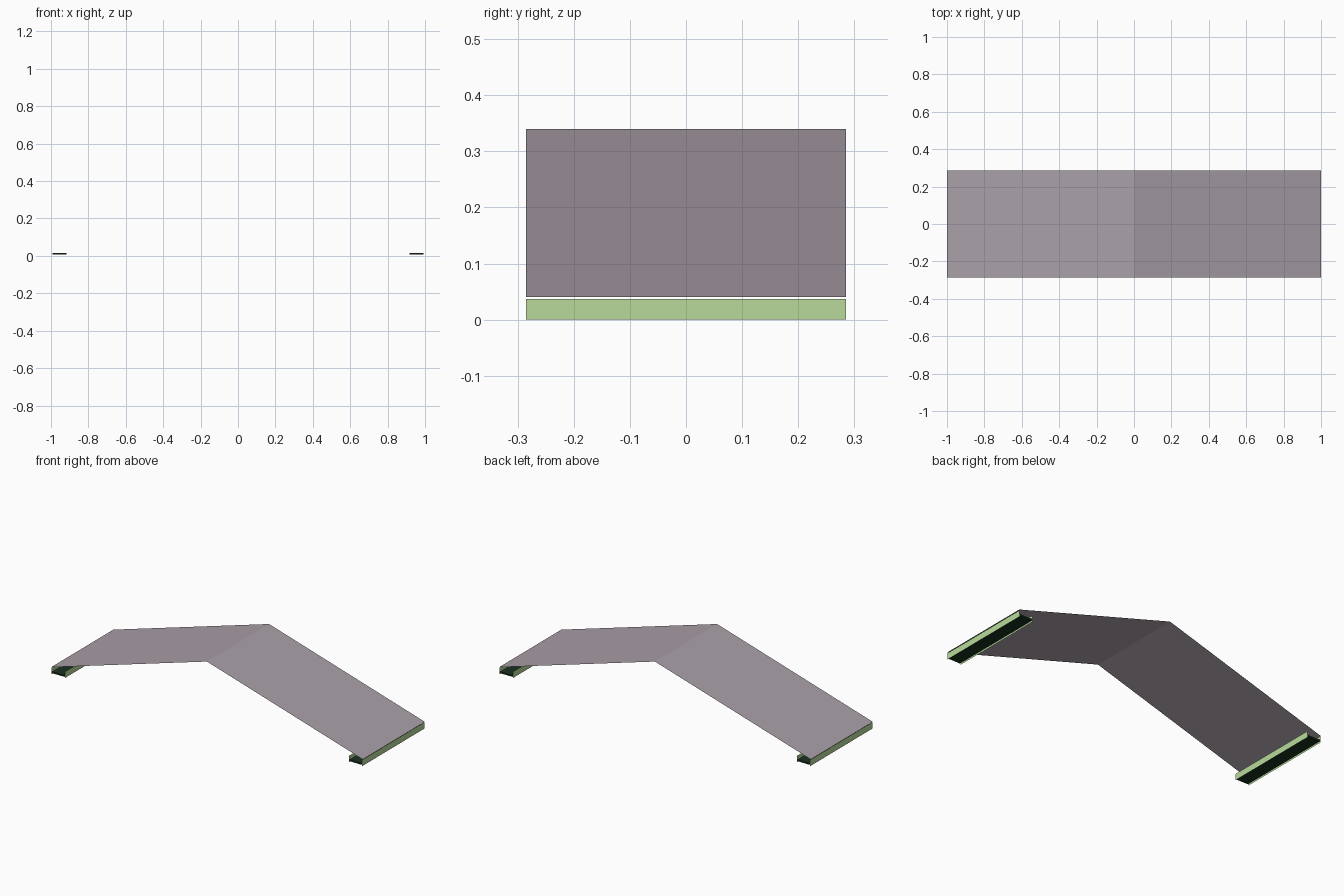
import bpy, bmesh

if "Cube" in bpy.data.objects:
    bpy.data.objects.remove(bpy.data.objects["Cube"])

HALF_DEPTH = 0.285


def material(name, colour):
    mat = bpy.data.materials.new(name)
    mat.diffuse_color = (*colour, 1)
    mat.use_nodes = True
    mat.node_tree.nodes["Principled BSDF"].inputs["Base Color"].default_value = mat.diffuse_color
    return mat


def sheet(name, profile, mat):
    """Extrude an open (x, z) profile along y into a thin sheet."""
    bm = bmesh.new()
    rows = [[bm.verts.new((x, y, z)) for y in (-HALF_DEPTH, HALF_DEPTH)] for x, z in profile]
    for a, b in zip(rows, rows[1:]):
        bm.faces.new((a[0], b[0], b[1], a[1]))
    mesh = bpy.data.meshes.new(name)
    bm.to_mesh(mesh)
    bm.free()
    mesh.materials.append(mat)
    obj = bpy.data.objects.new(name, mesh)
    bpy.context.collection.objects.link(obj)
    return obj


panel = material("panel_grey", (0.40, 0.35, 0.39))
rail = material("rail_green", (0.48, 0.70, 0.33))
dark = material("base_dark_green", (0.01, 0.03, 0.015))

# Folded roof panel
sheet("roof_panel", [(-1, 0.04), (0, 0.34), (1, 0.04)], panel)

# Supporting channels at both eaves
for side, s in (("left", -1), ("right", 1)):
    walls = [("outer", 0.997, s), ("inner", 0.912, -s)]
    for label, x, facing in walls:
        ends = [(s * x, 0.037), (s * x, 0)]
        # Order the profile so each wall faces away from the channel
        sheet(f"{side}_{label}_rail", ends if facing > 0 else ends[::-1], rail)

    # Thin dark base strip between the rails
    bpy.ops.mesh.primitive_cube_add(size=1, location=(s * 0.9545, 0, 0.011))
    base = bpy.context.object
    base.name = f"{side}_base_strip"
    base.scale = (0.077, 2 * HALF_DEPTH, 0.009)
    base.data.materials.append(dark)
